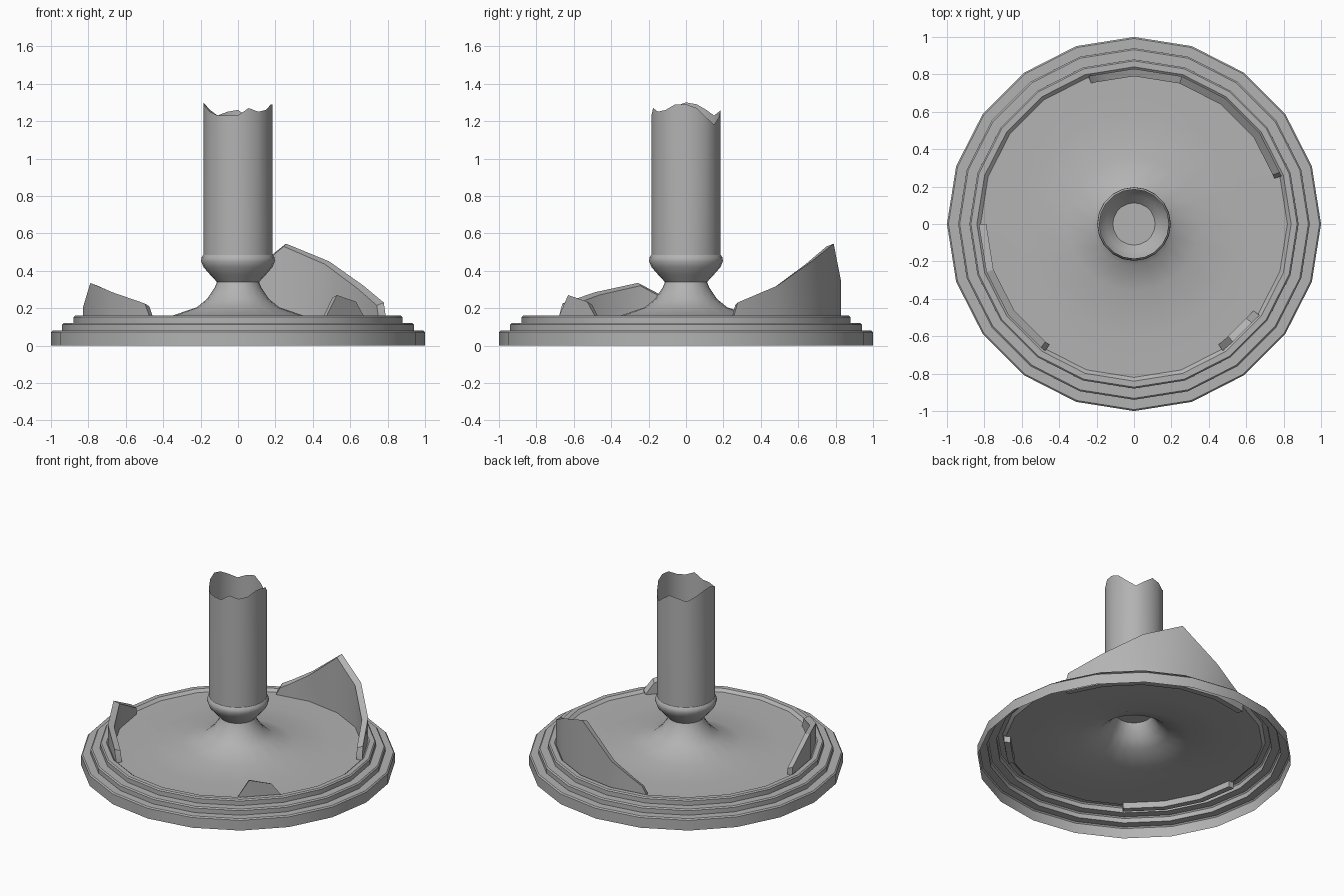
import bpy, bmesh
from math import sin, cos, radians

SIDES = 20
STEP = 360 / SIDES

cube = bpy.data.objects.get("Cube")
if cube:
    bpy.data.objects.remove(cube, do_unlink=True)

grey = bpy.data.materials.new("plain_grey")
grey.use_nodes = True
COLOUR = (0.45, 0.45, 0.45, 1)
grey.diffuse_color = COLOUR
grey.node_tree.nodes["Principled BSDF"].inputs["Base Color"].default_value = COLOUR


def finish(name, bm, angle=35):
    """Turn a bmesh into a named, shaded object."""
    bmesh.ops.recalc_face_normals(bm, faces=bm.faces)
    mesh = bpy.data.meshes.new(name)
    bm.to_mesh(mesh)
    bm.free()
    mesh.materials.append(grey)
    obj = bpy.data.objects.new(name, mesh)
    bpy.context.collection.objects.link(obj)
    bpy.ops.object.select_all(action="DESELECT")
    obj.select_set(True)
    bpy.context.view_layer.objects.active = obj
    bpy.ops.object.shade_smooth_by_angle(angle=radians(angle))
    return obj


def polar(radius, degrees, z):
    a = radians(degrees)
    return radius * cos(a), radius * sin(a), z


def lathe(profile, top_heights=None, cap=False):
    """Open surface of revolution; the last ring may be ragged."""
    bm = bmesh.new()
    rings = [[bm.verts.new(polar(r, i * STEP, z)) for i in range(SIDES)]
             for r, z in profile]
    if top_heights:
        for v, z in zip(rings[-1], top_heights):
            v.co.z = z
    for low, high in zip(rings, rings[1:]):
        for i in range(SIDES):
            j = (i + 1) % SIDES
            bm.faces.new((low[i], low[j], high[j], high[i]))
    if cap:
        bm.faces.new(rings[0])
    return bm


def flat_radius(radius, degrees):
    """Distance to the side of the regular polygon at this angle."""
    half = STEP / 2
    return radius * cos(radians(half)) / cos(radians(degrees % STEP - half))


def shard(name, outline, bottom=0.10, inner=0.79, outer=0.83):
    """Curved broken wall piece; outline holds (angle, top height)."""
    bm = bmesh.new()
    loops = []
    for a, z in outline:
        ri, ro = flat_radius(inner, a), flat_radius(outer, a)
        loops.append([bm.verts.new(polar(r, a, h)) for r, h in
                      ((ri, bottom), (ro, bottom), (ro, z), (ri, z - 0.015))])
    for p, q in zip(loops, loops[1:]):
        for i in range(4):
            j = (i + 1) % 4
            bm.faces.new((p[i], p[j], q[j], q[i]))
    bm.faces.new(loops[0])
    bm.faces.new(loops[-1])
    finish(name, bm, 30)


# Stepped hollow base, with the floor flaring up into the neck
profile = [(1, 0)]
for radius, top in ((1, 0.08), (0.94, 0.12), (0.88, 0.16)):
    if radius < 1:
        profile.append((radius, top - 0.04))
    profile += [(radius, top - 0.008), (radius - 0.008, top)]
profile += [(0.84, 0.16), (0.82, 0.142), (0.6, 0.142), (0.36, 0.157),
            (0.22, 0.205), (0.165, 0.25), (0.125, 0.31), (0.113, 0.34)]
finish("stepped_base", lathe(profile))

# Cup closing the neck and holding the tube
finish("cup", lathe([(0.113, 0.34), (0.15, 0.38), (0.185, 0.42), (0.197, 0.45),
                     (0.196, 0.47), (0.185, 0.485)], cap=True), 45)

# Tube with a broken rim
rim = (1.29, 1.27, 1.22, 1.18, 1.22, 1.26, 1.25, 1.23, 1.26, 1.29,
       1.3, 1.28, 1.25, 1.23, 1.23, 1.23, 1.27, 1.25, 1.26, 1.29)
finish("broken_tube", lathe([(0.185, 0.48), (0.185, 1.25)], rim))

# Remaining pieces of the broken outer wall
shard("tall_shard", [(18, 0.16), (19.5, 0.23), (36, 0.32), (54, 0.45), (72, 0.545),
                     (90, 0.34), (100, 0.25), (105, 0.21), (107, 0.16)])
shard("side_shard", [(180, 0.2), (198, 0.335), (216, 0.285), (233, 0.225), (235, 0.16)])
shard("small_shard", [(-55, 0.16), (-50, 0.27), (-40, 0.235), (-36, 0.16)])
